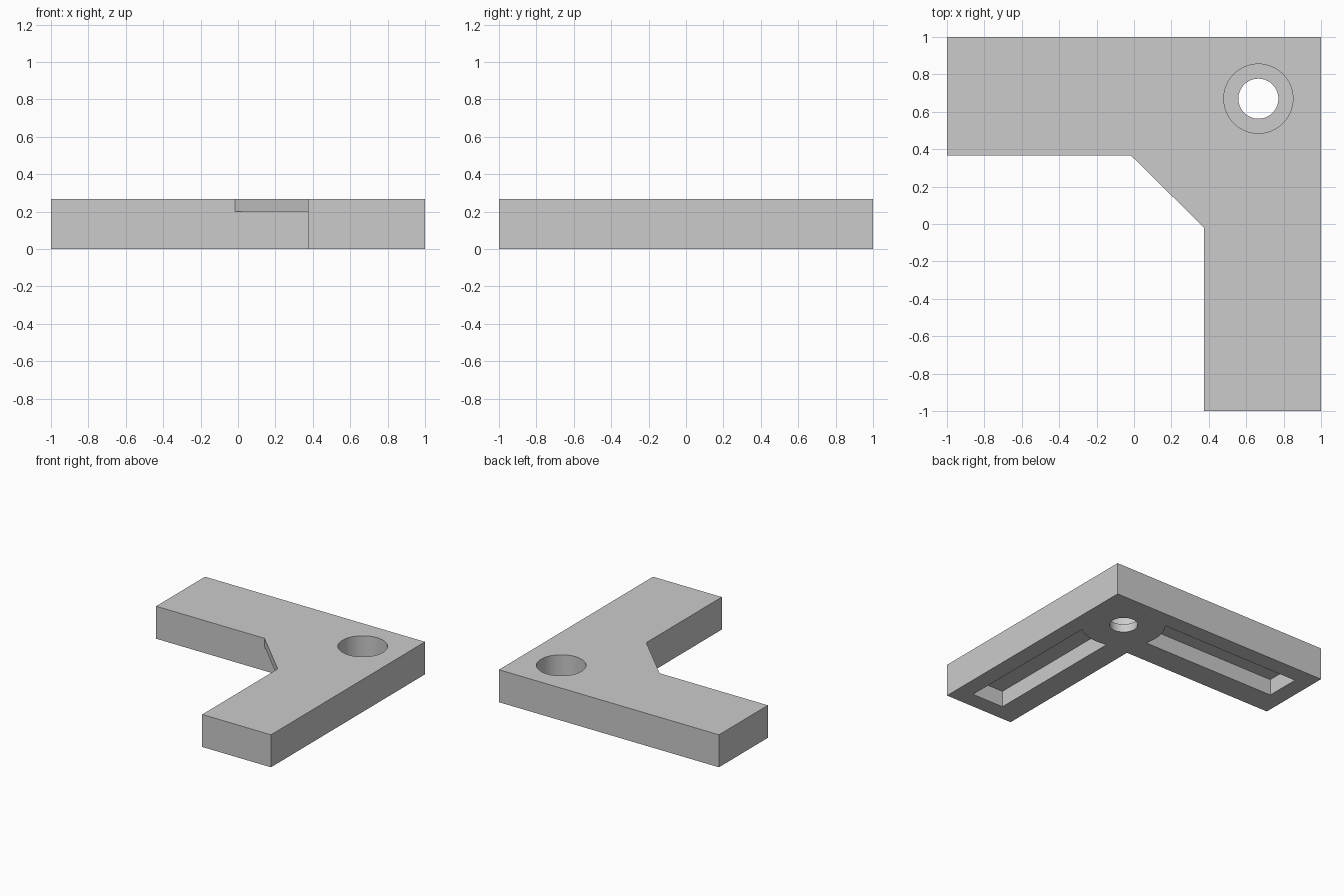
import bpy, bmesh, math

cube = bpy.data.objects.get("Cube")
if cube:
    bpy.data.objects.remove(cube, do_unlink=True)

HEIGHT = 0.267
LEDGE = 0.067                  # floor left under the counterbore
INNER_X, INNER_Y = 0.375, 0.365  # inner edges of the two arms
HOLE = (0.665, 0.67)

grey = bpy.data.materials.new("plain_grey")
grey.use_nodes = True
grey.diffuse_color = (0.6, 0.6, 0.6, 1)
grey.node_tree.nodes["Principled BSDF"].inputs["Base Color"].default_value = (0.6, 0.6, 0.6, 1)


def prism(name, outline, low, high):
    """Extrude a flat outline between two heights."""
    bm = bmesh.new()
    face = bm.faces.new([bm.verts.new((x, y, low)) for x, y in outline])
    top = bmesh.ops.extrude_face_region(bm, geom=[face])["geom"]
    bmesh.ops.translate(bm, vec=(0, 0, high - low),
                        verts=[v for v in top if isinstance(v, bmesh.types.BMVert)])
    bmesh.ops.recalc_face_normals(bm, faces=bm.faces)
    mesh = bpy.data.meshes.new(name)
    bm.to_mesh(mesh)
    bm.free()
    mesh.materials.append(grey)
    obj = bpy.data.objects.new(name, mesh)
    bpy.context.collection.objects.link(obj)
    return obj


def circle(radius, count=64):
    angles = [math.tau * i / count for i in range(count)]
    return [(HOLE[0] + radius * math.cos(a), HOLE[1] + radius * math.sin(a)) for a in angles]


def slot_outline(near=0.86, far=0.572, end=-0.86, radius=0.322, steps=12):
    """Long slot whose inner end is an arc concentric with the hole."""
    points = [(far, end), (near, end)]
    for i in range(steps + 1):
        x = near + (far - near) * i / steps
        points.append((x, HOLE[1] - math.sqrt(radius ** 2 - (x - HOLE[0]) ** 2)))
    return points


# L-shaped bracket with a diagonal web across the inner corner
bracket = prism("corner_bracket", [
    (-1, 1), (-1, INNER_Y), (-0.015, INNER_Y), (INNER_X, -0.02),
    (INNER_X, -1), (1, -1), (1, 1)], 0, HEIGHT)

# Cutters: space under the web, stepped hole, and one slot in each arm
slot = slot_outline()
cutters = [
    prism("web_underside_cutter", [(-1.1, -1.1), (INNER_X, -1.1),
                                   (INNER_X, INNER_Y), (-1.1, INNER_Y)], -0.1, 0.2),
    prism("hole_cutter", circle(0.107), -0.1, HEIGHT + 0.1),
    prism("counterbore_cutter", circle(0.185), LEDGE, HEIGHT + 0.1),
    prism("side_slot_cutter", slot, -0.1, 0.133),
    prism("back_slot_cutter", [(y, x) for x, y in slot], -0.1, 0.133),
]

bpy.ops.object.select_all(action="DESELECT")
bracket.select_set(True)
bpy.context.view_layer.objects.active = bracket
for cutter in cutters:
    cutter.hide_render = True
    cut = bracket.modifiers.new(cutter.name, "BOOLEAN")
    cut.operation = "DIFFERENCE"
    cut.solver = "EXACT"
    cut.object = cutter
    bpy.ops.object.modifier_apply(modifier=cut.name)
    bpy.data.objects.remove(cutter, do_unlink=True)

# Smooth round walls, crisp edges
bpy.ops.object.shade_smooth_by_angle(angle=math.radians(30))
